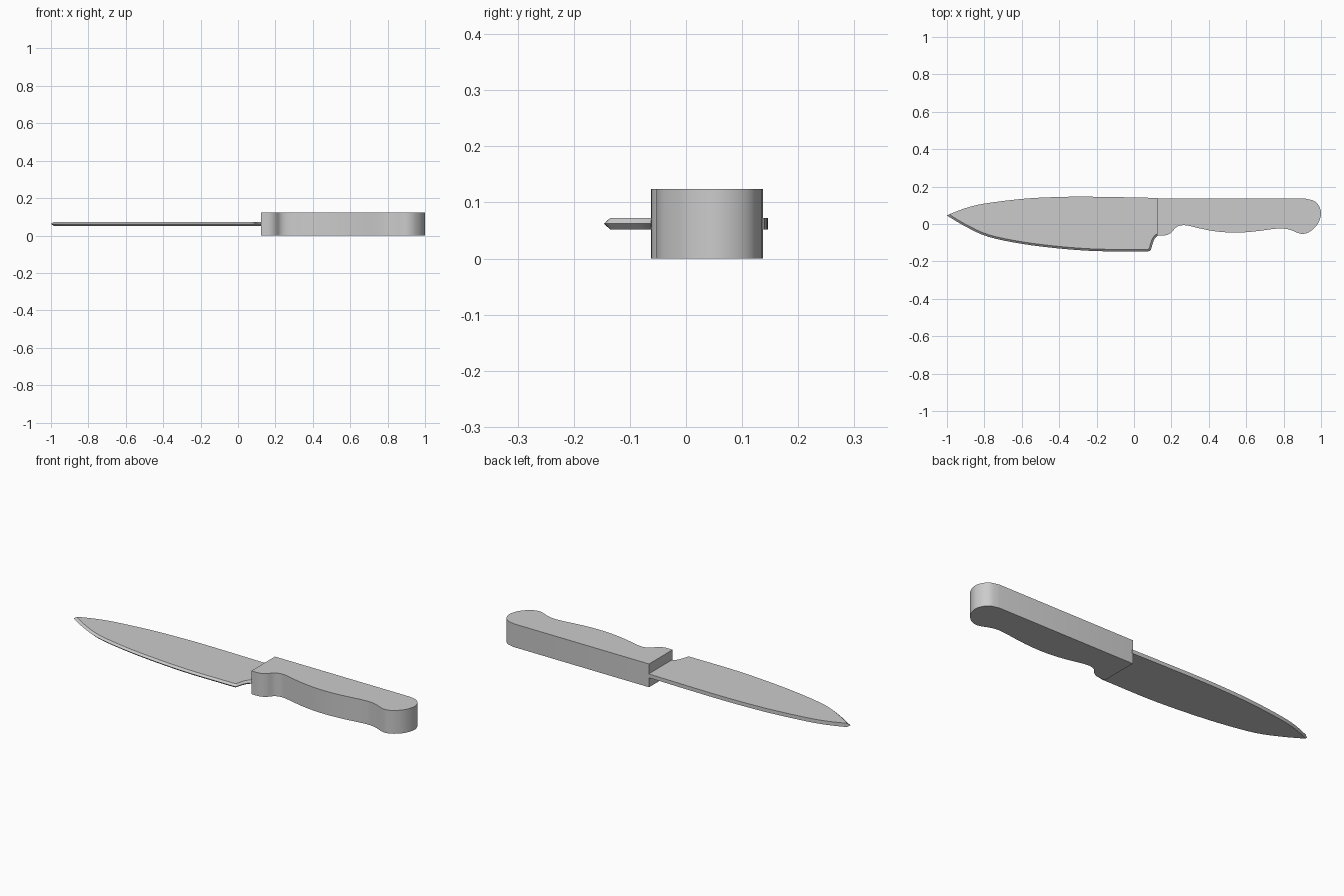
import bpy
import bmesh
from mathutils import Vector

cube = bpy.data.objects.get("Cube")
if cube:
    bpy.data.objects.remove(cube, do_unlink=True)

grey = bpy.data.materials.new("light grey")
grey.use_nodes = True
grey.diffuse_color = (0.6, 0.6, 0.6, 1)
grey.node_tree.nodes["Principled BSDF"].inputs["Base Color"].default_value = (0.6, 0.6, 0.6, 1)


def smooth_path(points, steps=4):
    """Curve passing through all the points."""
    p = [Vector(q) for q in points]
    p = [2 * p[0] - p[1]] + p + [2 * p[-1] - p[-2]]
    out = []
    for a, b, c, d in zip(p, p[1:], p[2:], p[3:]):
        for i in range(steps):
            t = i / steps
            out.append(0.5 * (2 * b + (c - a) * t + (2 * a - 5 * b + 4 * c - d) * t**2
                              + (3 * b - a - 3 * c + d) * t**3))
    return out + [p[-2]]


def finish(bm, name):
    bmesh.ops.recalc_face_normals(bm, faces=bm.faces)
    mesh = bpy.data.meshes.new(name)
    bm.to_mesh(mesh)
    bm.free()
    mesh.materials.append(grey)
    obj = bpy.data.objects.new(name, mesh)
    bpy.context.collection.objects.link(obj)
    bpy.ops.object.select_all(action="DESELECT")
    obj.select_set(True)
    bpy.context.view_layer.objects.active = obj
    bpy.ops.object.shade_smooth_by_angle(angle=0.45)


# Handle: contoured grip outline, extruded upwards
grip = smooth_path([(0.122, -0.062), (0.17, -0.06), (0.2, -0.045), (0.225, -0.018),
                    (0.255, -0.007), (0.29, -0.009), (0.35, -0.023), (0.42, -0.037),
                    (0.5, -0.045), (0.58, -0.045), (0.66, -0.038), (0.75, -0.026),
                    (0.8, -0.024), (0.84, -0.033), (0.88, -0.049), (0.91, -0.052),
                    (0.945, -0.038), (0.982, 0), (1, 0.05), (0.991, 0.092),
                    (0.965, 0.122), (0.92, 0.135)])
bm = bmesh.new()
base = bm.faces.new([bm.verts.new((*p, 0)) for p in grip + [Vector((0.122, 0.137))]])
top = bmesh.ops.extrude_face_region(bm, geom=[base], use_keep_orig=True)
bmesh.ops.translate(bm, vec=(0, 0, 0.124),
                    verts=[v for v in top["geom"] if isinstance(v, bmesh.types.BMVert)])
finish(bm, "handle")

# Blade: flat sides, square spine, ground cutting edge and heel
LOW, MID, HIGH = 0.052, 0.062, 0.072
spine = smooth_path([(-0.985, 0.053), (-0.9, 0.085), (-0.8, 0.109), (-0.6, 0.134),
                     (-0.42, 0.144), (-0.25, 0.146), (0, 0.142), (0.126, 0.139)])
edge = smooth_path([(-1, 0.045), (-0.9, -0.014), (-0.78, -0.068), (-0.6, -0.106),
                    (-0.4, -0.131), (-0.2, -0.145), (0, -0.146), (0.075, -0.146)])
edge += smooth_path([(0.083, -0.144), (0.09, -0.137), (0.1, -0.105), (0.11, -0.08), (0.126, -0.062)])
ground = [spine[0]]
for before, p, after in zip(edge, edge[1:], edge[2:]):
    along = (after - before).normalized()
    ground.append(p + 0.011 * Vector((-along.y, along.x)))
ground.append(Vector((0.126, -0.05)))

bm = bmesh.new()


def row(points, z):
    return [bm.verts.new((*p, z)) for p in points]


def strip(a, b):
    for quad in zip(a, a[1:], b[1:], b):
        bm.faces.new(quad)


cut = row(edge, MID)
sides = []
for z in (LOW, HIGH):
    g = row(ground, z)
    s = [g[0]] + row(spine[1:], z)
    bm.faces.new(g + s[:0:-1])
    strip(cut, g)
    sides.append((g, s))
(low_g, low_s), (high_g, high_s) = sides
strip(low_s, high_s)
bm.faces.new((cut[0], low_g[0], high_g[0]))
bm.faces.new((cut[-1], low_g[-1], low_s[-1], high_s[-1], high_g[-1]))
finish(bm, "blade")
